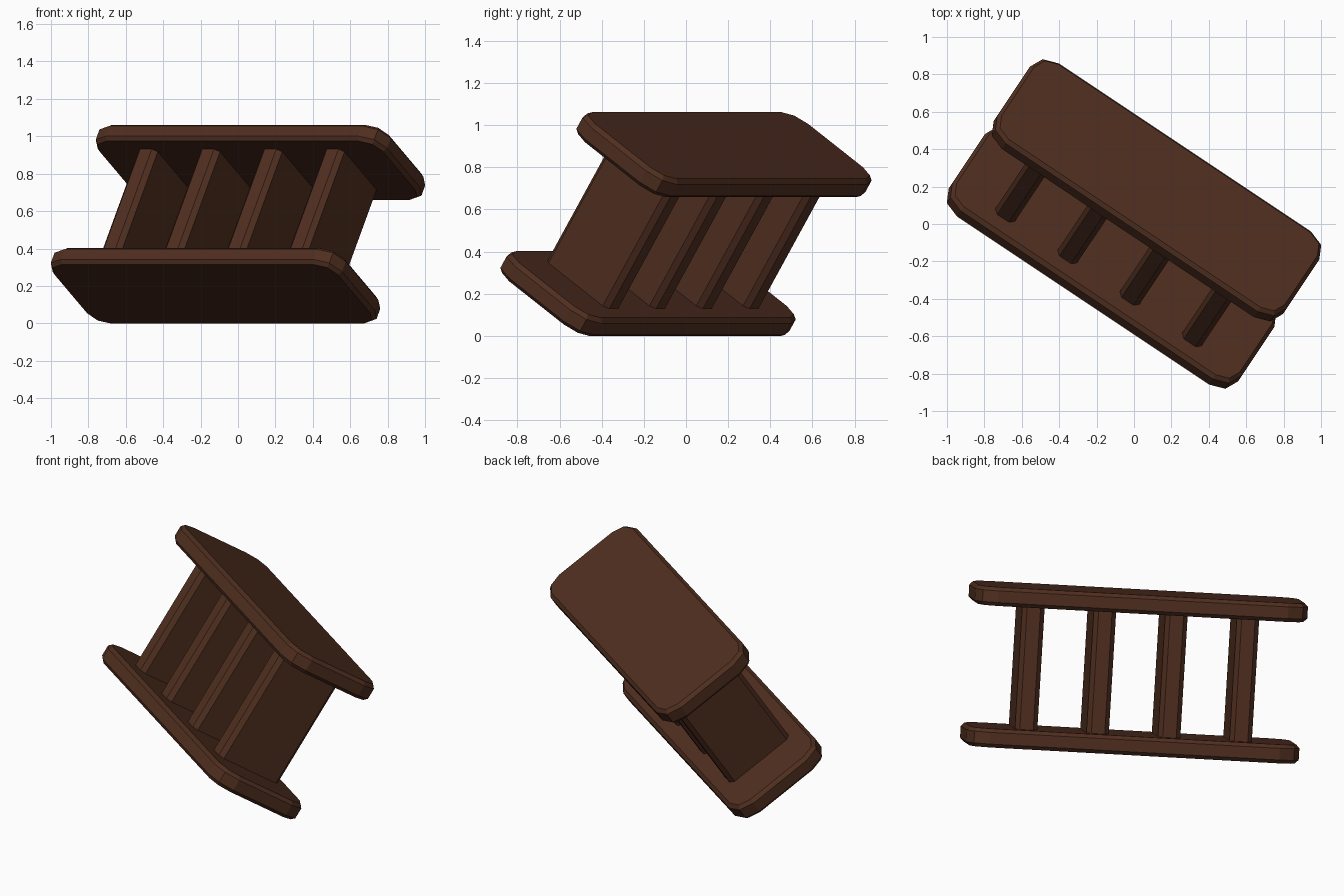
import bpy, bmesh
from math import sin, cos, pi, radians
from mathutils import Matrix

if "Cube" in bpy.data.objects:
    bpy.data.objects.remove(bpy.data.objects["Cube"])

# The whole piece is tipped and turned about its centre
TILT = (Matrix.Translation((0, 0, 0.53))
        @ Matrix.Rotation(radians(-33.7), 4, 'Z')
        @ Matrix.Rotation(radians(-33.3), 4, 'X'))

wood = bpy.data.materials.new("dark_wood")
wood.diffuse_color = (0.08, 0.028, 0.014, 1)
wood.use_nodes = True
wood.node_tree.nodes["Principled BSDF"].inputs["Base Color"].default_value = wood.diffuse_color


def outline(length, width, r, segs):
    """Rectangle with rounded (or clipped) corners."""
    pts = []
    for k, (sx, sy) in enumerate([(1, 1), (-1, 1), (-1, -1), (1, -1)]):
        for i in range(segs + 1):
            a = pi / 2 * (k + i / segs)
            pts.append((sx * (length / 2 - r) + r * cos(a),
                        sy * (width / 2 - r) + r * sin(a)))
    return pts


def loft(name, layers, offset):
    """Skin stacked outlines [(height, points)] into a closed solid."""
    bm = bmesh.new()
    rings = [[bm.verts.new((x, y, h)) for x, y in pts] for h, pts in layers]
    n = len(rings[0])
    for a, b in zip(rings, rings[1:]):
        for i in range(n):
            j = (i + 1) % n
            bm.faces.new((a[i], a[j], b[j], b[i]))
    bm.faces.new(rings[0][::-1])
    bm.faces.new(rings[-1])
    me = bpy.data.meshes.new(name)
    bm.to_mesh(me)
    bm.free()
    me.materials.append(wood)
    ob = bpy.data.objects.new(name, me)
    bpy.context.collection.objects.link(ob)
    ob.matrix_world = TILT @ Matrix.Translation(offset)


# Two boards with rounded corners and chamfered rims
L, W, T, C, R = 1.86, 0.615, 0.105, 0.02, 0.12
GAP = 0.789
full = outline(L, W, R, 2)
inset = outline(L - 2 * C, W - 2 * C, R - C, 2)
board = [(-T / 2, inset), (-T / 2 + C, full), (T / 2 - C, full), (T / 2, inset)]
for name, side in (("lower_board", -1), ("upper_board", 1)):
    loft(name, board, (0, 0, side * GAP / 2))

# Four chamfered slats joining the boards
H = (GAP - T) / 2 + 0.01
slat = outline(0.125, 0.42, 0.025, 1)
for i in range(4):
    loft(f"slat_{i + 1}", [(-H, slat), (H, slat)], (-0.6 + 0.4 * i, 0, 0))
